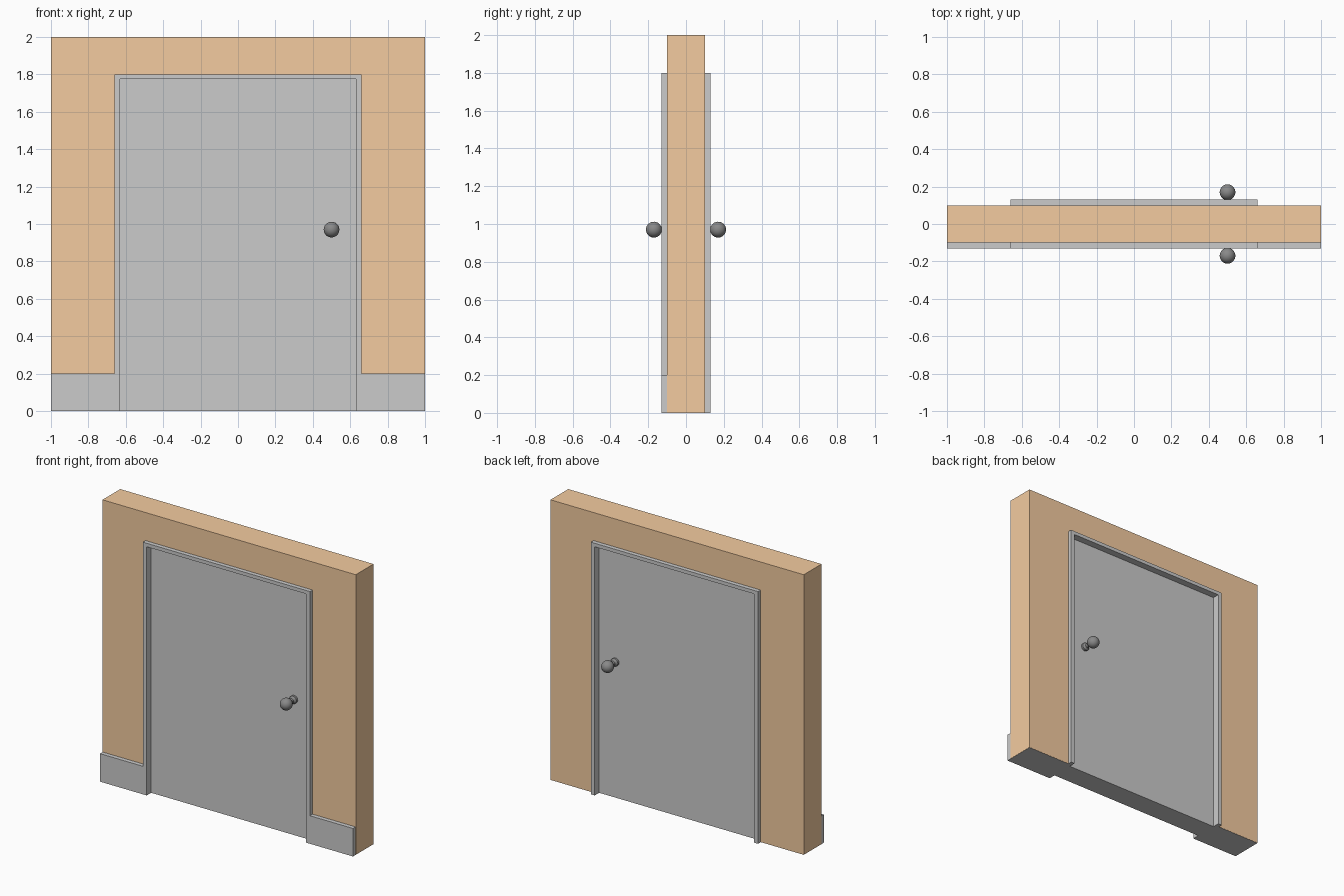
import bpy, bmesh, math

if "Cube" in bpy.data.objects:
    bpy.data.objects.remove(bpy.data.objects["Cube"])


def material(name, color):
    mat = bpy.data.materials.new(name)
    mat.diffuse_color = (*color, 1)
    mat.use_nodes = True
    mat.node_tree.nodes["Principled BSDF"].inputs["Base Color"].default_value = mat.diffuse_color
    return mat


def add_object(name, bm, mat=None):
    bmesh.ops.recalc_face_normals(bm, faces=bm.faces)
    mesh = bpy.data.meshes.new(name)
    bm.to_mesh(mesh)
    bm.free()
    obj = bpy.data.objects.new(name, mesh)
    bpy.context.collection.objects.link(obj)
    if mat:
        mesh.materials.append(mat)
    return obj


def prism(name, outline, y0, y1, mat=None):
    """Extrude an XZ outline from y0 to y1."""
    bm = bmesh.new()
    face = bm.faces.new([bm.verts.new((x, y0, z)) for x, z in outline])
    new = bmesh.ops.extrude_face_region(bm, geom=[face])["geom"]
    bmesh.ops.translate(bm, vec=(0, y1 - y0, 0),
                        verts=[v for v in new if isinstance(v, bmesh.types.BMVert)])
    return add_object(name, bm, mat)


def rect(x0, x1, z0, z1):
    return [(x0, z0), (x1, z0), (x1, z1), (x0, z1)]


def portal(w, h, iw, ih, z0=0.0):
    """Upside-down U: outer half width and height, inner half width and height."""
    return [(-w, z0), (-w, h), (w, h), (w, z0),
            (iw, z0), (iw, ih), (-iw, ih), (-iw, z0)]


brick = material("orange_wall", (0.9, 0.6, 0.35))
dark = material("dark_metal", (0.25, 0.25, 0.25))

# Wall with doorway, a hair above the floor so the skirting base shows below
prism("wall", portal(1.0, 2.0, 0.66, 1.8, 0.001), -0.1, 0.1, brick)

# Door frame standing proud on both sides, and the recessed door leaf
prism("door_frame", portal(0.66, 1.8, 0.63, 1.775), -0.13, 0.13)
prism("door", rect(-0.63, 0.63, 0, 1.775), -0.08, 0.08)

# Skirting boards on the front, running under the wall
prism("skirting_left", rect(-0.999, -0.66, 0, 0.2), -0.13, 0.099)
prism("skirting_right", rect(0.66, 0.999, 0, 0.2), -0.13, 0.099)


# Door knobs: flared neck and ball turned around the y axis
def knob(name, side):
    r, neck = 0.042, 0.015
    profile = [(0.028, 0.08), (0.028, 0.095), (neck, 0.108)]
    start = math.asin(neck / r)
    for i in range(13):
        a = start + (math.pi - start) * i / 12
        profile.append((r * math.sin(a), 0.17 - r * math.cos(a)))
    bm = bmesh.new()
    verts = [bm.verts.new((0.5 + x, side * y, 0.97)) for x, y in profile]
    edges = [bm.edges.new(pair) for pair in zip(verts, verts[1:])]
    bmesh.ops.spin(bm, geom=verts + edges, cent=(0.5, 0, 0.97), axis=(0, 1, 0),
                   angle=math.tau, steps=24)
    bmesh.ops.remove_doubles(bm, verts=bm.verts, dist=0.0005)
    obj = add_object(name, bm, dark)
    bpy.ops.object.select_all(action='DESELECT')
    obj.select_set(True)
    bpy.context.view_layer.objects.active = obj
    bpy.ops.object.shade_smooth_by_angle(angle=math.radians(35))


knob("knob_front", -1)
knob("knob_back", 1)
